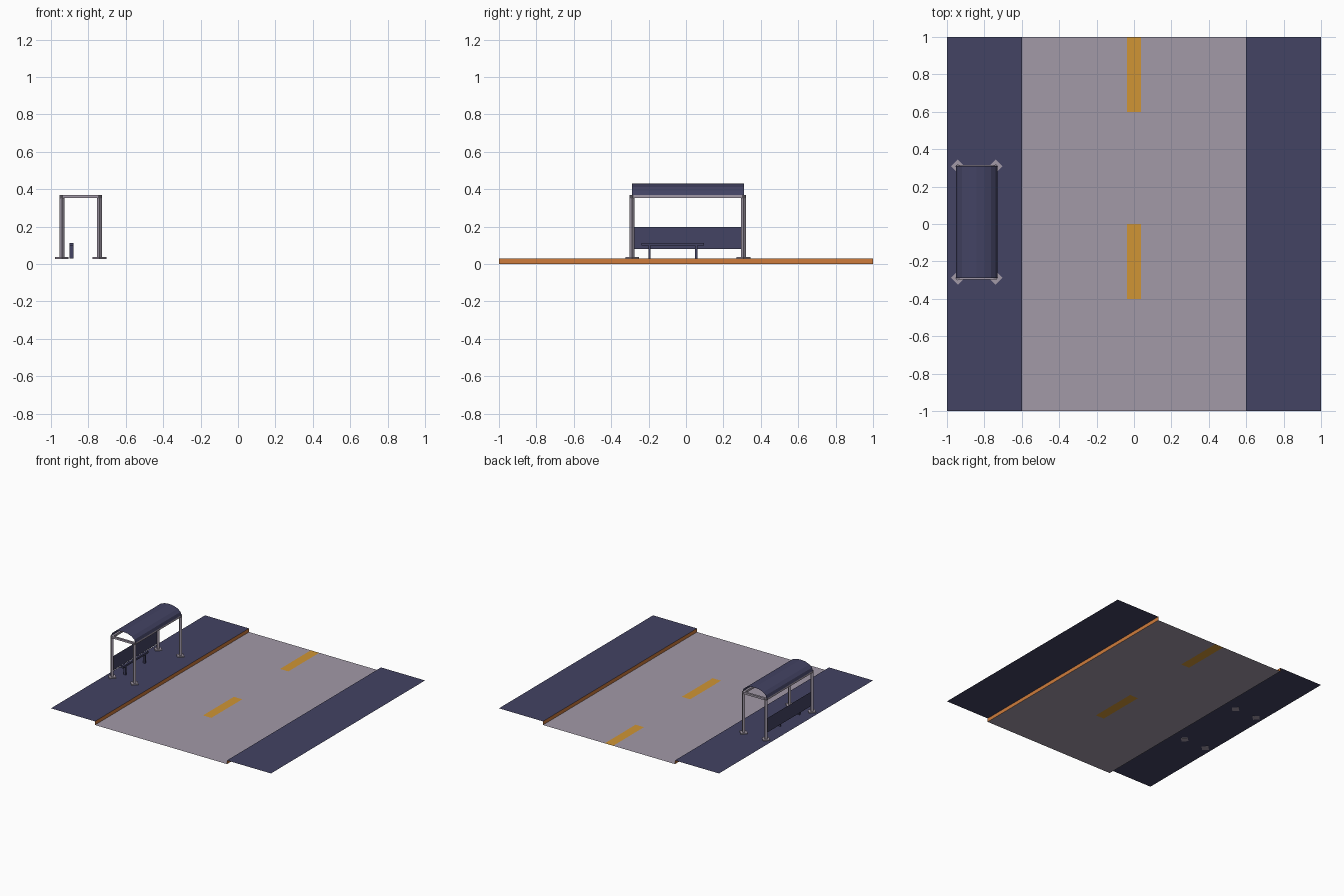
import bpy, bmesh, math
from mathutils import Vector

if "Cube" in bpy.data.objects:
    bpy.data.objects.remove(bpy.data.objects["Cube"])


def material(name, color):
    m = bpy.data.materials.new(name)
    m.diffuse_color = (*color, 1)
    m.use_nodes = True
    m.node_tree.nodes["Principled BSDF"].inputs["Base Color"].default_value = m.diffuse_color
    return m


navy = material("navy", (0.056, 0.056, 0.125))
grey = material("pale grey", (0.36, 0.32, 0.39))
orange = material("kerb orange", (0.62, 0.20, 0.045))
yellow = material("lane yellow", (0.63, 0.30, 0.035))


def make(name, verts, faces, mats, smooth=False):
    me = bpy.data.meshes.new(name)
    me.from_pydata(verts, [], faces)
    for m in mats:
        me.materials.append(m)
    ob = bpy.data.objects.new(name, me)
    bpy.context.collection.objects.link(ob)
    return ob


def grid_sheet(name, xs, ys, z, mats):
    verts = [(x, y, z) for y in ys for x in xs]
    n = len(xs)
    faces = [(j * n + i, j * n + i + 1, (j + 1) * n + i + 1, (j + 1) * n + i)
             for j in range(len(ys) - 1) for i in range(n - 1)]
    return make(name, verts, faces, mats)


def box(name, lo, hi, mat, turn=0):
    lo, hi = Vector(lo), Vector(hi)
    c, h = (lo + hi) / 2, (hi - lo) / 2
    verts = [(sx * h.x, sy * h.y, sz * h.z)
             for sz in (-1, 1) for sx, sy in ((-1, -1), (1, -1), (1, 1), (-1, 1))]
    faces = [(3, 2, 1, 0), (4, 5, 6, 7)]
    faces += [(i, (i + 1) % 4, (i + 1) % 4 + 4, i + 4) for i in range(4)]
    ob = make(name, verts, faces, [mat])
    ob.location = c
    ob.rotation_euler.z = turn
    return ob


# road sheet with lane dashes cut into it
road = grid_sheet("road", [-0.6, -0.038, 0.038, 0.6], [-1, -0.4, 0, 0.6, 1], 0, [grey, yellow])
for p in road.data.polygons:
    c = p.center
    if abs(c.x) < 0.04 and (c.y > 0.6 or -0.4 < c.y < 0):
        p.material_index = 1

# pavements and kerbs on both sides
K = 0.03
for side, s in (("left", -1), ("right", 1)):
    grid_sheet(side + "_pavement", sorted((s * 0.6, s)), [-1, 1], K, [navy])
    x = s * 0.6
    make(side + "_kerb", [(x, s, 0), (x, -s, 0), (x, -s, K), (x, s, K)],
         [(0, 1, 2, 3)], [orange])

# shelter posts with base plates, turned 45 degrees
X0, X1, Y0, Y1 = -0.942, -0.74, -0.288, 0.308
for x in (X0, X1):
    for y in (Y0, Y1):
        for name, r, lo, hi in (("post", 0.0093, 0.03, 0.368), ("post_base", 0.026, 0.028, 0.037)):
            box(name, (x - r, y - r, lo), (x + r, y + r, hi), grey, math.pi / 4)

# top frame beams
b = 0.0085
for y in (Y0, Y1):
    box("end_beam", (X0 - b, y - b, 0.353), (X1 + b, y + b, 0.369), grey)
for x in (X0, X1):
    box("side_beam", (x - b, Y0, 0.353), (x + b, Y1, 0.369), grey)

# curved roof sheet
N = 8
cx, rx = (X0 + X1) / 2, 0.11
verts = []
for i in range(N + 1):
    a = math.pi * i / N
    for y in (Y0 - 0.002, Y1 + 0.002):
        verts.append((cx + rx * math.cos(a), y, 0.368 + 0.062 * math.sin(a)))
make("roof", verts, [(2 * i, 2 * i + 1, 2 * i + 3, 2 * i + 2) for i in range(N)], [navy])

# back panel sheet
make("back_panel", [(X0, Y0, 0.08), (X0, Y1, 0.08), (X0, Y1, 0.197), (X0, Y0, 0.197)],
     [(0, 1, 2, 3)], [navy])

# bench
box("bench_seat", (-0.9, -0.238, 0.098), (-0.88, 0.096, 0.113), navy)
for y in (-0.195, 0.055):
    box("bench_leg", (-0.9, y - 0.006, K), (-0.88, y + 0.006, 0.1), navy)
